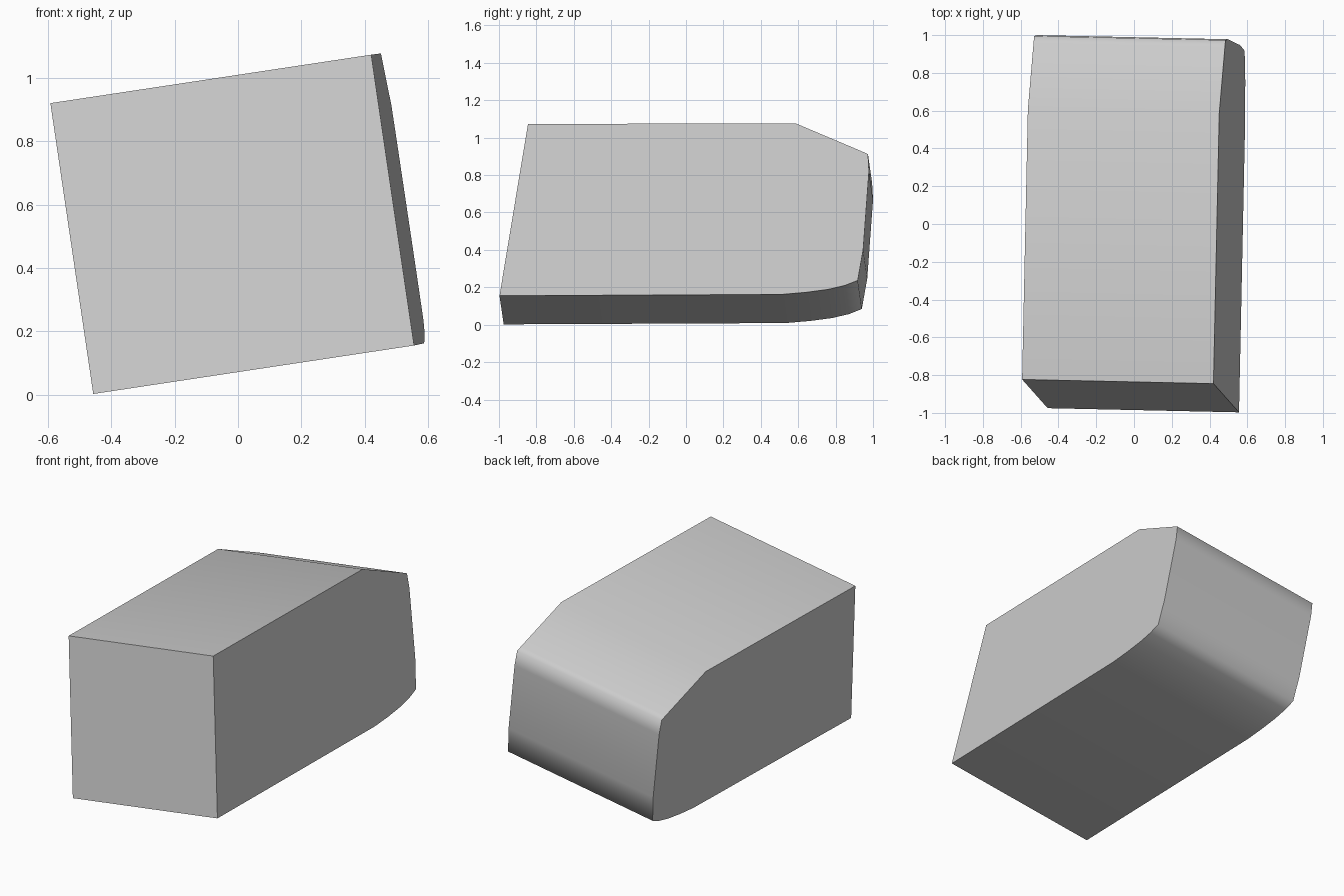
import bpy, bmesh, math
from mathutils import Vector

cube = bpy.data.objects.get("Cube")
if cube:
    bpy.data.objects.remove(cube, do_unlink=True)

mat = bpy.data.materials.new("light grey")
mat.use_nodes = True
GREY = (0.6, 0.6, 0.6, 1)
mat.diffuse_color = GREY
mat.node_tree.nodes["Principled BSDF"].inputs["Base Color"].default_value = GREY

# Width direction of the tilted block and the front lower corner of its left side
WIDTH = Vector((1.013, -0.022, 0.153))
CORNER = Vector((0.556, -0.997, 0.155))

# Side outline (y, z): underside, rounded rear foot, rear, sloped shoulder, top
OUTLINE = [(-0.997, 0.155), (0.51, 0.162), (0.64, 0.173), (0.76, 0.189),
           (0.85, 0.210), (0.918, 0.237), (0.947, 0.40), (0.978, 0.82),
           (0.973, 0.912), (0.94, 0.927), (0.585, 1.077), (-0.845, 1.073)]


def on_side(y, z):
    """Place an outline point on the side plane, square to the width."""
    dy, dz = y - CORNER.y, z - CORNER.z
    return Vector((CORNER.x - (WIDTH.y * dy + WIDTH.z * dz) / WIDTH.x, y, z))


# Body: side outline swept across the width
bm = bmesh.new()
side = bm.faces.new([bm.verts.new(on_side(y, z)) for y, z in OUTLINE])
swept = bmesh.ops.extrude_face_region(bm, geom=[side], use_keep_orig=True)
moved = [v for v in swept["geom"] if isinstance(v, bmesh.types.BMVert)]
bmesh.ops.translate(bm, vec=-WIDTH, verts=moved)
bmesh.ops.recalc_face_normals(bm, faces=bm.faces)

mesh = bpy.data.meshes.new("tilted_block")
bm.to_mesh(mesh)
bm.free()
mesh.materials.append(mat)
block = bpy.data.objects.new("tilted_block", mesh)
bpy.context.collection.objects.link(block)

# Smooth along the outline, crisp at the sides and front
bpy.ops.object.select_all(action='DESELECT')
block.select_set(True)
bpy.context.view_layer.objects.active = block
bpy.ops.object.shade_smooth_by_angle(angle=math.radians(70))
